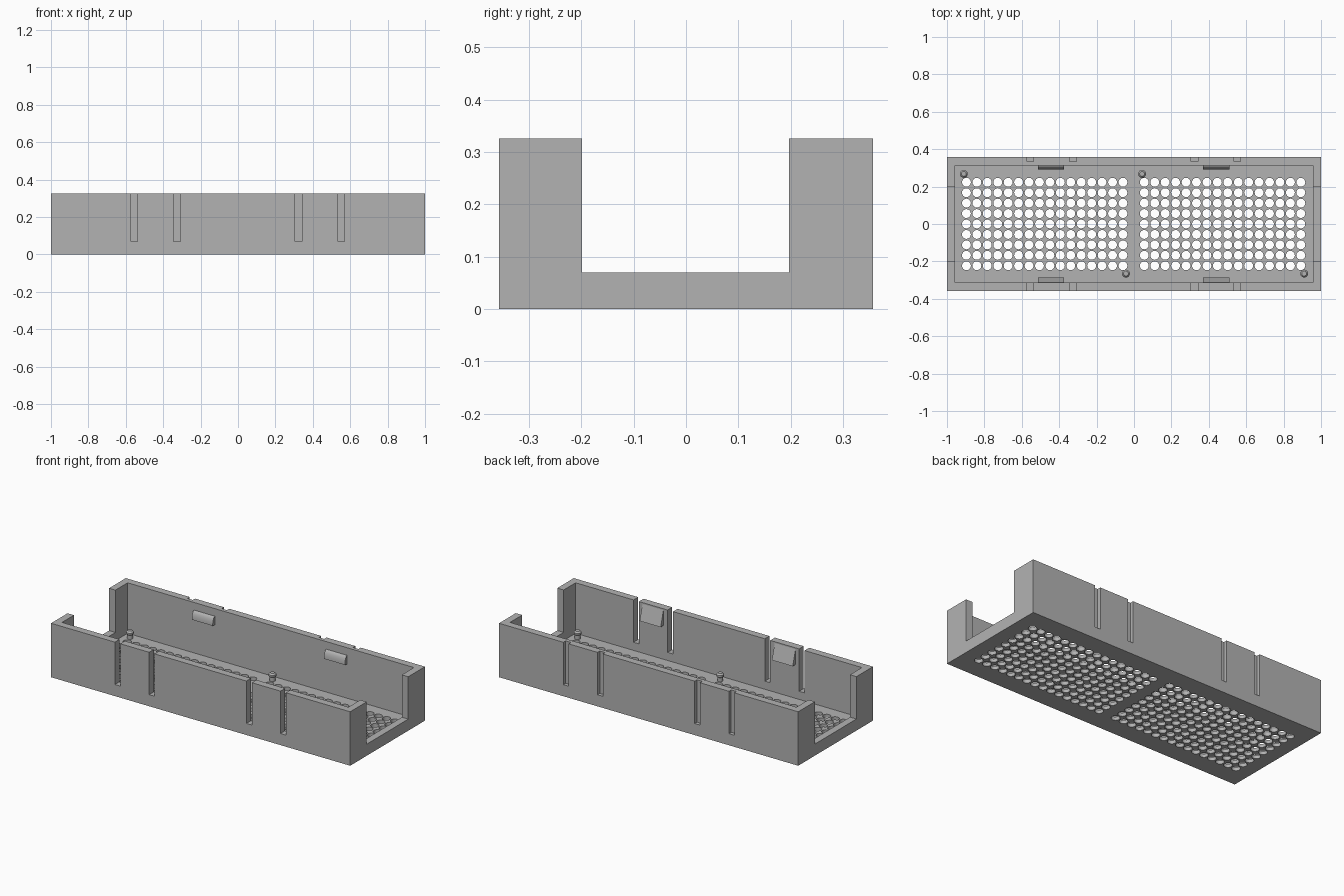
import bpy, bmesh, math
from mathutils import Matrix, Vector

if "Cube" in bpy.data.objects:
    bpy.data.objects.remove(bpy.data.objects["Cube"])

grey = bpy.data.materials.new("plain grey")
grey.diffuse_color = (0.45, 0.45, 0.45, 1)
grey.use_nodes = True
grey.node_tree.nodes["Principled BSDF"].inputs["Base Color"].default_value = grey.diffuse_color

HX, HY, HZ = 1.0, 0.357, 0.326      # outer half length, half width, height
IX, IY, FLOOR = 0.957, 0.313, 0.021  # inner half sizes, floor thickness
LEDGE = 0.07                         # bottom of end openings and slots


def make(name, bm):
    bmesh.ops.recalc_face_normals(bm, faces=bm.faces)
    me = bpy.data.meshes.new(name)
    bm.to_mesh(me)
    bm.free()
    me.materials.append(grey)
    ob = bpy.data.objects.new(name, me)
    bpy.context.collection.objects.link(ob)
    return ob


def add_box(bm, lo, hi):
    lo, hi = Vector(lo), Vector(hi)
    mat = Matrix.Translation((lo + hi) / 2) @ Matrix.Diagonal((*(hi - lo), 1))
    bmesh.ops.create_cube(bm, size=1, matrix=mat)


def boxes(name, *pairs):
    bm = bmesh.new()
    for lo, hi in pairs:
        add_box(bm, lo, hi)
    return make(name, bm)


def activate(ob):
    bpy.ops.object.select_all(action='DESELECT')
    ob.select_set(True)
    bpy.context.view_layer.objects.active = ob


def cut(ob, cutter):
    mod = ob.modifiers.new("cut", 'BOOLEAN')
    mod.operation, mod.solver, mod.object = 'DIFFERENCE', 'EXACT', cutter
    activate(ob)
    bpy.ops.object.modifier_apply(modifier=mod.name)
    bpy.data.objects.remove(cutter)


# Tray: outer block, hollowed and opened at both ends
tray = boxes("tray", ((-HX, -HY, 0), (HX, HY, HZ)))
cut(tray, boxes("cavity_cutter", ((-IX, -IY, FLOOR), (IX, IY, 1))))
cut(tray, boxes("end_cutter", ((-2, -0.199, LEDGE), (2, 0.197, 1))))

# Slots beside the clips: right through the front wall, half depth in the back
slots = []
for x in (-0.555, -0.326, 0.324, 0.552):
    slots.append(((x - 0.018, -0.5, LEDGE), (x + 0.018, -0.29, 1)))
    slots.append(((x - 0.018, HY - 0.022, LEDGE), (x + 0.018, 0.5, 1)))
cut(tray, boxes("slot_cutter", *slots))

# Two grids of round holes through the floor
PITCH = 0.0558
bm = bmesh.new()
for cx in (-0.4775, 0.4735):
    for i in range(16):
        for j in range(9):
            pos = (cx + (i - 7.5) * PITCH, (j - 4) * PITCH, 0.01)
            bmesh.ops.create_cone(bm, cap_ends=True, segments=16, radius1=0.0238,
                                  radius2=0.0238, depth=0.06,
                                  matrix=Matrix.Translation(pos))
cut(tray, make("hole_cutter", bm))
activate(tray)
bpy.ops.object.shade_smooth_by_angle(angle=math.radians(30))


# Snap clips: a profile in y and z extruded along x
def clip(name, x0, x1, profile):
    bm = bmesh.new()
    face = bm.faces.new([bm.verts.new((x0, y, z)) for y, z in profile])
    ext = bmesh.ops.extrude_face_region(bm, geom=[face])["geom"]
    bmesh.ops.translate(bm, vec=(x1 - x0, 0, 0),
                        verts=[v for v in ext if isinstance(v, bmesh.types.BMVert)])
    return make(name, bm)


front_profile = [(-IY - 0.004, 0.318), (-IY, 0.318), (-0.286, 0.225), (-IY - 0.004, 0.225)]
back_profile = [(IY + 0.004, 0.28)]
for k in range(7):
    a = math.radians(15 * k)
    back_profile.append((IY - 0.021 * math.sin(a), 0.23 + 0.05 * math.cos(a)))
back_profile.append((IY + 0.004, 0.226))
for side, x0, x1 in (("left", -0.513, -0.374), ("right", 0.37, 0.51)):
    clip("front_clip_" + side, x0, x1, front_profile)
    ob = clip("back_clip_" + side, x0, x1, back_profile)
    activate(ob)
    bpy.ops.object.shade_smooth_by_angle(angle=math.radians(30))

# Locating pins with a wider, bevelled head
pin_profile = [(0.016, FLOOR - 0.004), (0.016, 0.045), (0.021, 0.05),
               (0.021, 0.06), (0.013, 0.069)]
SIDES = 20
for n, (px, py) in enumerate([(-0.91, 0.268), (0.043, 0.268),
                              (-0.043, -0.265), (0.91, -0.265)], 1):
    bm = bmesh.new()
    rings = [[bm.verts.new((px + r * math.cos(2 * math.pi * s / SIDES),
                            py + r * math.sin(2 * math.pi * s / SIDES), z))
              for s in range(SIDES)] for r, z in pin_profile]
    for lower, upper in zip(rings, rings[1:]):
        for s in range(SIDES):
            t = (s + 1) % SIDES
            bm.faces.new((lower[s], lower[t], upper[t], upper[s]))
    bm.faces.new(rings[0])
    bm.faces.new(rings[-1])
    activate(make(f"pin_{n}", bm))
    bpy.ops.object.shade_smooth_by_angle(angle=math.radians(30))
